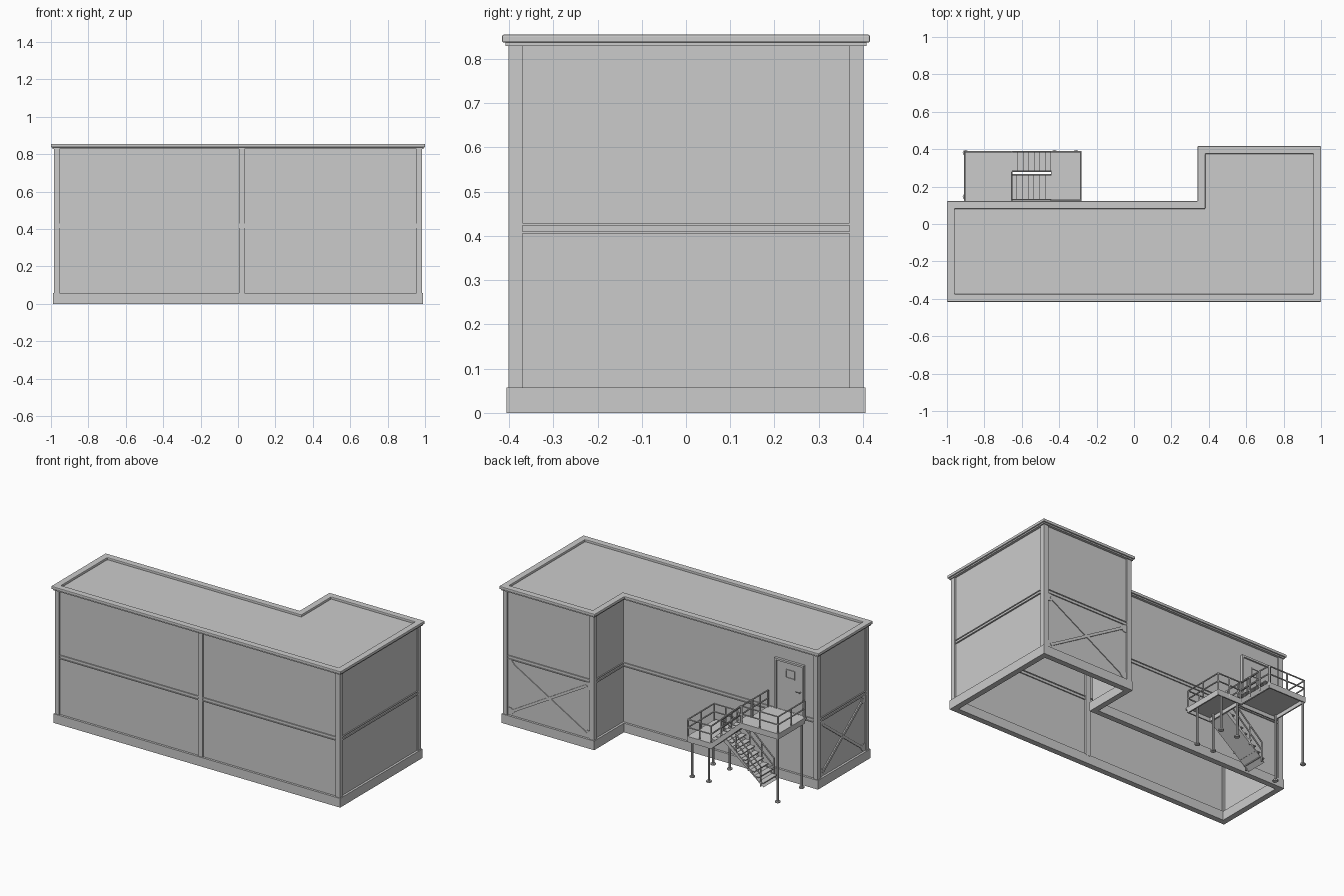
import bpy, bmesh
from mathutils import Vector, Matrix

if "Cube" in bpy.data.objects:
    bpy.data.objects.remove(bpy.data.objects["Cube"])


def finish(name, bm, bevel=0):
    bmesh.ops.recalc_face_normals(bm, faces=bm.faces)
    me = bpy.data.meshes.new(name)
    bm.to_mesh(me)
    bm.free()
    ob = bpy.data.objects.new(name, me)
    bpy.context.collection.objects.link(ob)
    if bevel:
        m = ob.modifiers.new("bevel", 'BEVEL')
        m.width, m.segments = bevel, 2
    return ob


def box(bm, x0, x1, y0, y1, z0, z1):
    m = Matrix.Translation(((x0 + x1) / 2, (y0 + y1) / 2, (z0 + z1) / 2)) @ Matrix.Diagonal((x1 - x0, y1 - y0, z1 - z0, 1))
    bmesh.ops.create_cube(bm, size=1, matrix=m)


def bar(bm, a, b, w, d, side):
    """Box from a to b; w across in-plane, d along the 'side' axis."""
    a, b, s = Vector(a), Vector(b), Vector(side)
    t = (b - a).normalized()
    m = Matrix((t * (b - a).length, t.cross(s) * w, s * d)).transposed().to_4x4()
    bmesh.ops.create_cube(bm, size=1, matrix=Matrix.Translation((a + b) / 2) @ m)


def tube(bm, a, b, r=0.004, n=6):
    a, b = Vector(a), Vector(b)
    rot = (b - a).to_track_quat('Z', 'Y').to_matrix().to_4x4()
    bmesh.ops.create_cone(bm, cap_ends=True, segments=n, radius1=r, radius2=r, depth=(b - a).length,
                          matrix=Matrix.Translation((a + b) / 2) @ rot)


def prism(bm, pts, vec):
    f = bm.faces.new([bm.verts.new(p) for p in pts])
    r = bmesh.ops.extrude_face_region(bm, geom=[f], use_keep_orig=True)
    bmesh.ops.translate(bm, vec=vec, verts=[v for v in r['geom'] if isinstance(v, bmesh.types.BMVert)])


def outline(d):
    """L-shaped footprint, inset by d."""
    return [(-1 + d, -.416 + d), (1 - d, -.416 + d), (1 - d, .416 - d),
            (.34 + d, .416 - d), (.34 + d, .122 - d), (-1 + d, .122 - d)]


def ring(bm, d0, d1, z0, z1):
    loops = [[bm.verts.new((x, y, z)) for x, y in outline(d)]
             for d, z in ((d0, z0), (d0, z1), (d1, z1), (d1, z0))]
    for k in range(4):
        A, B = loops[k], loops[(k + 1) % 4]
        for i in range(6):
            j = (i + 1) % 6
            bm.faces.new((A[i], A[j], B[j], B[i]))


# Shell: plinth, wall panels, roof and parapet
for name, d0, d1, z0, z1, bev in (("plinth", .01, .045, 0, .057, 0),
                                  ("wall_panels", .024, .034, .05, .836, 0),
                                  ("eave_strip", .008, .04, .829, .837, 0),
                                  ("parapet", 0, .041, .837, .855, .004)):
    bm = bmesh.new()
    ring(bm, d0, d1, z0, z1)
    finish(name, bm, bev)

bm = bmesh.new()
prism(bm, [(x, y, .833) for x, y in outline(.036)], (0, 0, .008))
finish("roof_slab", bm)

# Mid-height beams: two flanges and a web
bm = bmesh.new()
ring(bm, .017, .041, .405, .410)
ring(bm, .017, .041, .424, .429)
ring(bm, .022, .036, .410, .424)
finish("floor_beams", bm)

# Corner columns and the middle columns
bm = bmesh.new()
c0, c1 = .015, .046
ys = (-.416 + c0, -.416 + c1)
for x0, x1, y0, y1 in ((-1 + c0, -1 + c1, *ys), (1 - c1, 1 - c0, *ys), (.005, .035, *ys),
                       (1 - c1, 1 - c0, .416 - c1, .416 - c0),
                       (.34 + c0, .34 + c1, .416 - c1, .416 - c0),
                       (-1 + c0, -1 + c1, .122 - c1, .122 - c0)):
    box(bm, x0, x1, y0, y1, .05, .832)
finish("columns", bm)


# Cross braces with corner gussets
def brace(name, origin, u, n, length):
    bm = bmesh.new()
    o, u, n, k = Vector(origin), Vector(u), Vector(n), Vector((0, 0, 1))
    z0, z1, g = .06, .405, .045
    P = lambda s, z: o + u * s + k * z
    bar(bm, P(.02, z0 + .02), P(length - .02, z1 - .02), .016, .010, n)
    bar(bm, P(.02, z1 - .02), P(length - .02, z0 + .02), .016, .014, n)
    for s, ds in ((0, 1), (length, -1)):
        for z, dz in ((z0, 1), (z1, -1)):
            prism(bm, [P(s, z), P(s + ds * g * .5, z), P(s + ds * g, z + dz * g * .5),
                       P(s + ds * g * .5, z + dz * g), P(s, z + dz * g)], n * .004)
    finish(name, bm)


brace("wing_cross_brace", (.386, .392, 0), (1, 0, 0), (0, 1, 0), .568)
brace("side_cross_brace", (-.976, -.37, 0), (0, 1, 0), (-1, 0, 0), .446)

# Door with frame, window and handle
W = .098
bm = bmesh.new()
for x in (-.892, -.700):
    box(bm, x, x + .012, W - .01, W + .016, .425, .745)
box(bm, -.892, -.688, W - .01, W + .016, .733, .745)
finish("door_frame", bm)
bm = bmesh.new()
box(bm, -.88, -.70, W - .005, W + .006, .43, .733)
finish("door", bm)
bm = bmesh.new()
for x in (-.826, -.766):
    box(bm, x, x + .006, W, W + .01, .635, .69)
for z in (.635, .684):
    box(bm, -.826, -.76, W, W + .01, z, z + .006)
finish("door_window_trim", bm)
bm = bmesh.new()
tube(bm, (-.865, W, .57), (-.865, W + .018, .57), .004)
tube(bm, (-.868, W + .018, .57), (-.838, W + .018, .57), .003)
finish("door_handle", bm)

# Landings: deck plus edge frame
LO, HI = .25, .432
Y0, Y1 = .112, .39
for name, x0, x1, z in (("door_landing", -.91, -.65, HI), ("middle_landing", -.445, -.28, LO)):
    bm = bmesh.new()
    box(bm, x0, x1, Y0, Y1, z - .012, z)
    for y in (Y0 + .012, Y1 - .008):
        box(bm, x0, x1, y, y + .008, z - .035, z)
    for x in (x0, x1 - .008):
        box(bm, x, x + .008, Y0 + .012, Y1, z - .035, z)
    finish(name, bm)

# Support posts with feet
bm = bmesh.new()
for x, y, z in ((-.90, .38, HI), (-.90, .145, HI), (-.31, .38, LO), (-.425, .38, LO),
                (-.31, .175, LO), (-.425, .175, LO)):
    tube(bm, (x, y, 0), (x, y, z - .01), .007, 8)
    tube(bm, (x, y, 0), (x, y, .008), .016, 8)
finish("support_posts", bm)


# Stair flights: treads, soffit plate and side stringers
def flight(name, xa, za, xb, zb, y0, y1, n):
    bm = bmesh.new()
    dx, dz = (xb - xa) / n, (zb - za) / n
    for i in range(n):
        x = sorted((xa + dx * i, xa + dx * (i + 1.1)))
        z = za + dz * (i + 1)
        box(bm, x[0], x[1], y0, y1, z - .006, z)
    for y in (y0, y1 - .006):
        prism(bm, [(xa, y, za), (xb, y, zb), (xb, y, zb - .036), (xa, y, max(0, za - .036))], (0, .006, 0))
    prism(bm, [(xa, y0, max(0, za - .03)), (xb, y0, zb - .03), (xb, y0, zb - .036),
               (xa, y0, max(0, za - .036))], (0, y1 - y0, 0))
    finish(name, bm)


flight("lower_stairs", -.72, 0, -.445, LO, .128, .265, 9)
flight("upper_stairs", -.445, LO, -.65, HI, .28, .388, 7)


# Railings: posts, top rail and middle rail
def railing(bm, a, b, posts):
    a, b = Vector(a), Vector(b)
    for h in (.055, .105):
        tube(bm, a + Vector((0, 0, h)), b + Vector((0, 0, h)), .0045)
    for i in range(posts):
        p = a.lerp(b, i / (posts - 1))
        tube(bm, p - Vector((0, 0, .02)), p + Vector((0, 0, .105)), .0045)


bm = bmesh.new()
e = .004
for a, b, n in (((-.91 + e, .125, HI), (-.91 + e, Y1 - e, HI), 3),
                ((-.91 + e, Y1 - e, HI), (-.65 - e, Y1 - e, HI), 3),
                ((-.65 - e, .125, HI), (-.65 - e, .275, HI), 3),
                ((-.28 - e, .125, LO), (-.28 - e, Y1 - e, LO), 3),
                ((-.28 - e, Y1 - e, LO), (-.445, Y1 - e, LO), 3),
                ((-.28 - e, .128, LO), (-.445, .128, LO), 3)):
    railing(bm, a, b, n)
finish("landing_railings", bm)
bm = bmesh.new()
for y in (.130, .263):
    railing(bm, (-.70, y, .02), (-.445, y, LO), 4)
for y in (.282, Y1 - e):
    railing(bm, (-.445, y, LO), (-.65, y, HI), 4)
finish("stair_railings", bm)
